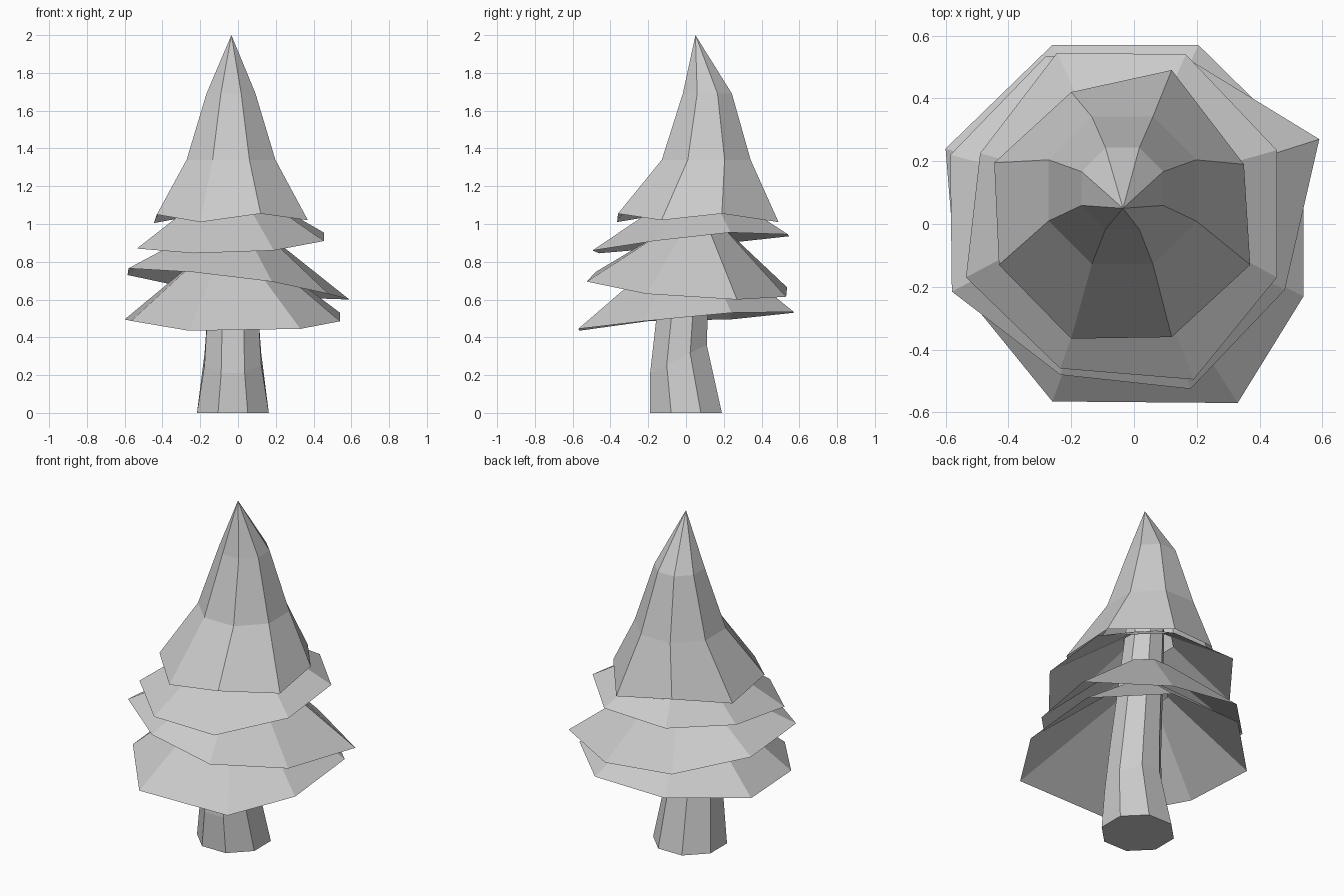
import bpy, bmesh
from math import sin, cos, pi

SIDES = 8


def ring(cx, cy, z, half, tilt=0.0):
    """Octagon of given half-width; tilt raises it towards +y."""
    r = half / cos(pi / SIDES)
    pts = []
    for i in range(SIDES):
        a = 2 * pi * (i + 0.5) / SIDES
        pts.append((cx + r * cos(a), cy + r * sin(a), z + tilt * r * sin(a)))
    return pts


def loft(name, rings, apex=None, caps=False):
    """Skin rings from bottom to top, with flat faces."""
    bm = bmesh.new()
    loops = [[bm.verts.new(p) for p in r] for r in rings]
    for lo, hi in zip(loops, loops[1:]):
        for i in range(SIDES):
            j = (i + 1) % SIDES
            bm.faces.new((lo[i], lo[j], hi[j], hi[i]))
    if apex:
        tip = bm.verts.new(apex)
        top = loops[-1]
        for i in range(SIDES):
            bm.faces.new((top[i], top[(i + 1) % SIDES], tip))
    if caps:
        bm.faces.new(loops[0][::-1])
        bm.faces.new(loops[-1])
    me = bpy.data.meshes.new(name)
    bm.to_mesh(me)
    bm.free()
    ob = bpy.data.objects.new(name, me)
    bpy.context.collection.objects.link(ob)
    return ob


# Slightly bent trunk
loft("trunk", [
    ring(-0.027, 0.0, 0.0, 0.19),
    ring(-0.027, -0.04, 0.285, 0.15, 0.5),
    ring(-0.027, -0.02, 0.52, 0.135),
    ring(-0.03, 0.06, 1.25, 0.10),
], caps=True)

# Irregular rims of the branch skirts, counter-clockwise from the right
lower_rim = [(0.54, 0.24, 0.53), (0.205, 0.57, 0.535), (-0.26, 0.57, 0.53),
             (-0.6, 0.24, 0.495), (-0.565, -0.19, 0.487), (-0.26, -0.565, 0.435),
             (0.33, -0.57, 0.445), (0.54, -0.23, 0.485)]
middle_rim = [(0.59, 0.27, 0.60), (0.165, 0.53, 0.615), (-0.28, 0.535, 0.665),
              (-0.585, 0.22, 0.73), (-0.58, -0.215, 0.765), (-0.235, -0.48, 0.745),
              (0.18, -0.525, 0.695), (0.48, -0.21, 0.63)]
upper_rim = [(0.455, 0.235, 0.955), (0.165, 0.54, 0.945), (-0.245, 0.545, 0.935),
             (-0.49, 0.225, 0.90), (-0.535, -0.17, 0.87), (-0.235, -0.46, 0.845),
             (0.19, -0.495, 0.86), (0.455, -0.17, 0.91)]
crown_rim = [(0.35, 0.19, 1.055), (0.12, 0.49, 1.01), (-0.2, 0.42, 1.05),
             (-0.445, 0.195, 1.005), (-0.43, -0.13, 1.05), (-0.2, -0.365, 1.01),
             (0.12, -0.36, 1.055), (0.37, -0.13, 1.02)]

# Open skirts closing in on the trunk
loft("lower_branches", [lower_rim, ring(-0.03, 0.04, 0.86, 0.13)])
loft("middle_branches", [middle_rim, ring(-0.03, 0.06, 0.99, 0.13)])
loft("upper_branches", [upper_rim, ring(-0.035, 0.08, 1.16, 0.13)])

# Pointed crown
loft("crown", [
    crown_rim,
    ring(-0.037, 0.107, 1.34, 0.235),
    ring(-0.037, 0.113, 1.69, 0.13),
], apex=(-0.035, 0.05, 2.0))
